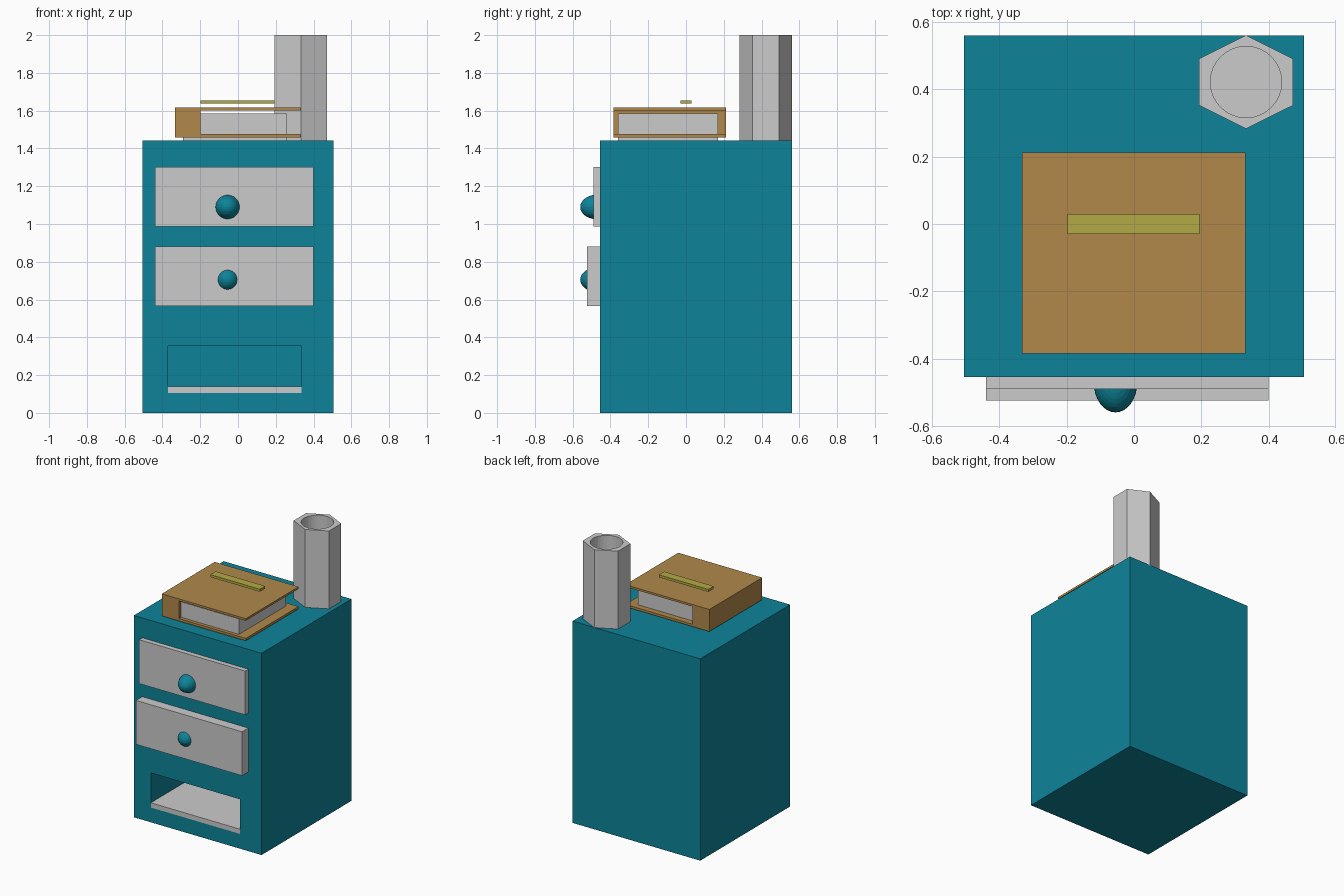
import bpy, bmesh, math

if "Cube" in bpy.data.objects:
    bpy.data.objects.remove(bpy.data.objects["Cube"])


def material(name, rgb):
    m = bpy.data.materials.new(name)
    m.diffuse_color = (*rgb, 1)
    m.use_nodes = True
    m.node_tree.nodes["Principled BSDF"].inputs["Base Color"].default_value = m.diffuse_color
    return m


TEAL = material("teal_paint", (0.004, 0.23, 0.32))
BROWN = material("book_leather", (0.44, 0.25, 0.07))
GOLD = material("gold_trim", (0.45, 0.40, 0.06))


def finish(name, bm, mat=None):
    bmesh.ops.recalc_face_normals(bm, faces=bm.faces)
    me = bpy.data.meshes.new(name)
    bm.to_mesh(me)
    bm.free()
    ob = bpy.data.objects.new(name, me)
    bpy.context.collection.objects.link(ob)
    if mat:
        me.materials.append(mat)
    return ob


def box(name, xs, ys, zs, mat=None):
    bm = bmesh.new()
    bmesh.ops.create_cube(bm, size=1)
    for v in bm.verts:
        v.co = [r[0] if c < 0 else r[1] for c, r in zip(v.co, (xs, ys, zs))]
    return finish(name, bm, mat)


def prism(name, sides, center, rx, ry, z0, z1, turn=0.0):
    bm = bmesh.new()
    ring = []
    for i in range(sides):
        a = turn + 2 * math.pi * i / sides
        ring.append(bm.verts.new((center[0] + rx * math.cos(a),
                                  center[1] + ry * math.sin(a), z0)))
    face = bm.faces.new(ring)
    out = bmesh.ops.extrude_face_region(bm, geom=[face])["geom"]
    bmesh.ops.translate(bm, vec=(0, 0, z1 - z0),
                        verts=[g for g in out if isinstance(g, bmesh.types.BMVert)])
    return finish(name, bm)


def cut(target, cutter):
    cutter.hide_render = True
    cutter.hide_set(True)
    mod = target.modifiers.new("cut", "BOOLEAN")
    mod.operation = "DIFFERENCE"
    mod.solver = "EXACT"
    mod.object = cutter


# Cabinet with an open niche at the bottom
cabinet = box("cabinet", (-0.505, 0.505), (-0.455, 0.56), (0, 1.443), TEAL)
cut(cabinet, box("niche_cutter", (-0.37, 0.335), (-0.6, 0.45), (0.106, 0.353)))
box("niche_shelf", (-0.37, 0.335), (-0.456, 0.45), (0.106, 0.14))

# Two drawers, pulled out by different amounts, with egg-shaped knobs
for tag, y, z0, zk in (("upper", -0.49, 0.987, 1.09), ("lower", -0.525, 0.566, 0.705)):
    box(tag + "_drawer", (-0.44, 0.40), (y, -0.40), (z0, z0 + 0.314))
    bm = bmesh.new()
    bmesh.ops.create_uvsphere(bm, u_segments=32, v_segments=16, radius=1)
    for v in bm.verts:
        v.co = (v.co.x * 0.065 - 0.055, v.co.y * 0.09 - 0.47, v.co.z * 0.065 + zk)
    finish(tag + "_knob", bm, TEAL)

# Book: C-shaped cover profile extruded along y, page block, gold bar
profile = [(-0.333, 1.459), (0.331, 1.459), (0.331, 1.476), (-0.198, 1.476),
           (-0.198, 1.602), (0.331, 1.602), (0.331, 1.617), (-0.333, 1.617)]
bm = bmesh.new()
face = bm.faces.new([bm.verts.new((x, -0.385, z)) for x, z in profile])
out = bmesh.ops.extrude_face_region(bm, geom=[face])["geom"]
bmesh.ops.translate(bm, vec=(0, 0.597, 0),
                    verts=[g for g in out if isinstance(g, bmesh.types.BMVert)])
finish("book_cover", bm, BROWN)
box("book_pages", (-0.29, 0.26), (-0.36, 0.17), (1.44, 1.586))
box("book_title_bar", (-0.198, 0.194), (-0.03, 0.03), (1.637, 1.655), GOLD)

# Hexagonal cup with a round bore
cup = prism("hex_cup", 6, (0.333, 0.422), 0.161, 0.139, 1.44, 2.0, math.pi / 6)
cut(cup, prism("cup_bore_cutter", 32, (0.333, 0.422), 0.106, 0.106, 1.48, 2.1))
